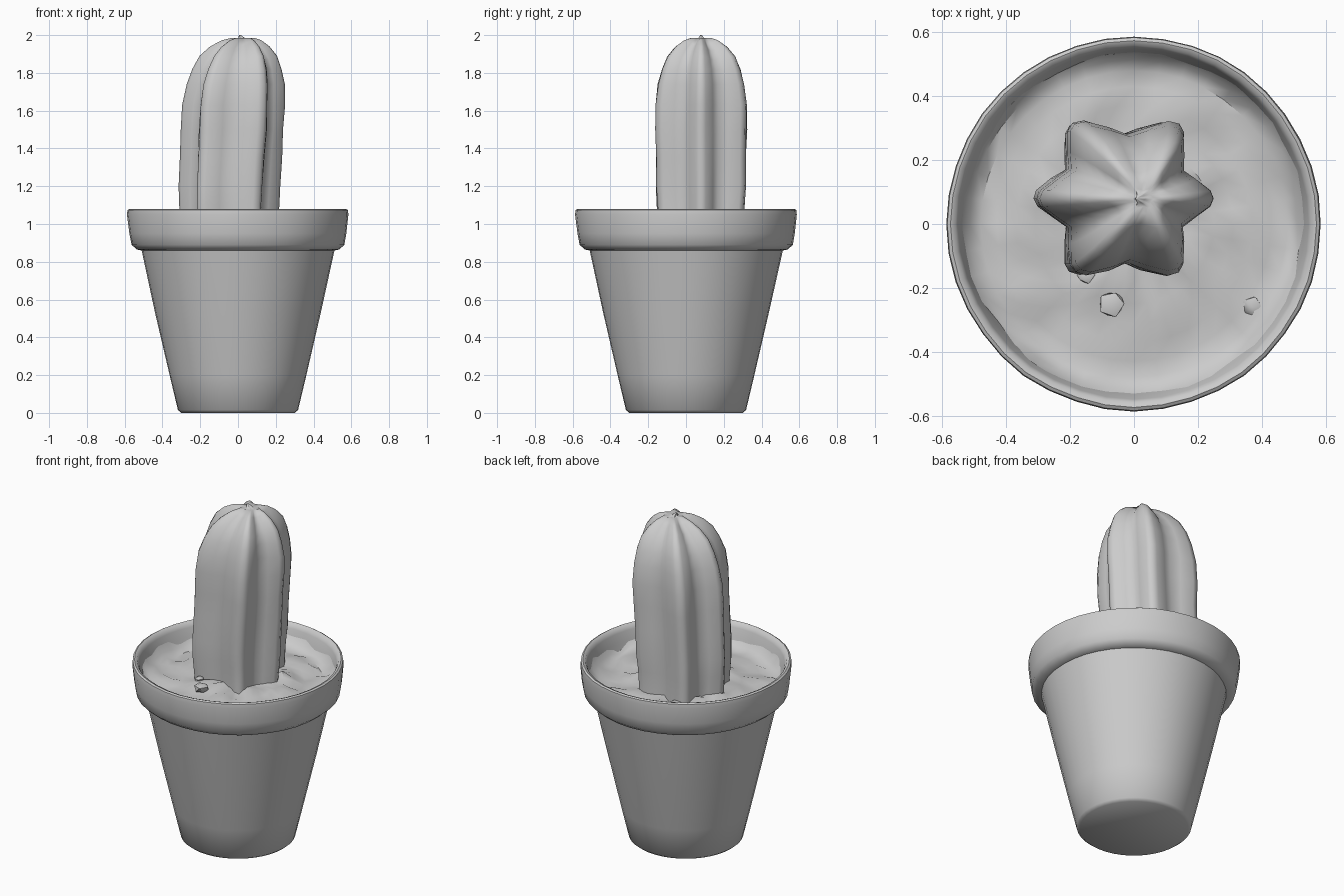
import bpy, bmesh, math, random
from mathutils import Vector, noise

if "Cube" in bpy.data.objects:
    bpy.data.objects.remove(bpy.data.objects["Cube"])

random.seed(4)


def finish(name, bm, angle):
    bmesh.ops.recalc_face_normals(bm, faces=bm.faces)
    mesh = bpy.data.meshes.new(name)
    bm.to_mesh(mesh)
    bm.free()
    ob = bpy.data.objects.new(name, mesh)
    bpy.context.collection.objects.link(ob)
    bpy.ops.object.select_all(action='DESELECT')
    ob.select_set(True)
    bpy.context.view_layer.objects.active = ob
    bpy.ops.object.shade_smooth_by_angle(angle=math.radians(angle))
    return ob


def loft(name, rings, angle, cap_start=False, cap_end=False):
    """Bridge equal-length closed rings of points."""
    bm = bmesh.new()
    loops = [[bm.verts.new(p) for p in ring] for ring in rings]
    n = len(loops[0])
    for a, b in zip(loops, loops[1:]):
        for i in range(n):
            j = (i + 1) % n
            bm.faces.new((a[i], a[j], b[j], b[i]))
    for use, loop in ((cap_start, loops[0]), (cap_end, loops[-1])):
        if use:
            bm.faces.new(loop)
    return finish(name, bm, angle)


def circle(r, z, n=40):
    return [Vector((r * math.cos(i * math.tau / n), r * math.sin(i * math.tau / n), z))
            for i in range(n)]


# Pot: tapered wall, thick collar with rounded lip, inner wall down to the soil
pot_profile = [(0.30, 0.0), (0.318, 0.015), (0.362, 0.20), (0.438, 0.53), (0.512, 0.86),
               (0.538, 0.865), (0.565, 0.89), (0.575, 0.95), (0.586, 1.05),
               (0.583, 1.074), (0.573, 1.08), (0.558, 1.074), (0.548, 1.05),
               (0.535, 1.0), (0.522, 0.95)]
pot_rings = [circle(r, z) for r, z in pot_profile]
for ring in pot_rings[3:]:
    for p in ring:
        wobble = 1 + 0.008 * noise.noise(p * 4)
        p.x *= wobble
        p.y *= wobble
loft("pot", pot_rings, 50, cap_start=True)

# Soil: lumpy disc, curling up at the wall and mounded around the cactus
soil_rings = []
for r in (0.538, 0.515, 0.48, 0.43, 0.37, 0.31, 0.25, 0.18, 0.09, 0.02):
    ring = circle(r, 0.95)
    for p in ring:
        mound = 0.03 * math.exp(-((p.x + 0.03) ** 2 + (p.y - 0.08) ** 2) / 0.08)
        edge = {0.538: 0.055, 0.515: 0.02}.get(r, 0)
        lumps = 0.035 * noise.noise(p * 7) + 0.03 * noise.noise(p * 17)
        p.z += mound + edge + lumps
    soil_rings.append(ring)
loft("soil", soil_rings, 45, cap_end=True)

# Cactus: six ribs, leaning slightly, closing to a dimpled crown
tips = [0, 55, 125, 180, 235, 305]
tip_radius = [0.275, 0.288, 0.288, 0.28, 0.286, 0.288]
steps = [(0.0, 1.0), (0.1, 0.965), (0.3, 0.81), (0.5, 0.71), (0.7, 0.81), (0.9, 0.965)]
levels = [(0.93, -0.045, 0.92), (1.00, -0.045, 0.93), (1.10, -0.045, 0.955),
          (1.20, -0.043, 0.97), (1.35, -0.035, 0.97), (1.50, -0.027, 0.985),
          (1.63, -0.022, 0.98), (1.74, -0.012, 0.935), (1.82, -0.003, 0.85),
          (1.89, 0.005, 0.73), (1.94, 0.012, 0.56), (1.972, 0.02, 0.38),
          (1.985, 0.027, 0.22), (1.98, 0.03, 0.12), (1.985, 0.02, 0.06), (2.0, 0.01, 0.02)]
cactus_rings = []
for z, cx, scale in levels:
    ring = []
    for k in range(6):
        a0, a1 = tips[k], (tips + [360])[k + 1]
        r0, r1 = tip_radius[k], tip_radius[(k + 1) % 6]
        for t, depth in steps:
            a = math.radians(a0 + (a1 - a0) * t)
            r = (r0 + (r1 - r0) * t) * depth * scale
            r *= 1 + 0.04 * noise.noise(Vector((math.cos(a) * 2, math.sin(a) * 2, z * 5)))
            drop = (1 - depth) * 0.08 if 1.85 < z < 1.975 else 0
            ring.append(Vector((cx + r * math.cos(a), 0.08 + r * math.sin(a), z - drop)))
    cactus_rings.append(ring)
loft("cactus", cactus_rings, 75, cap_end=True)

# Pebbles lying on the soil
for i, (x, y, z, r) in enumerate([(-0.07, -0.25, 0.98, 0.045), (-0.15, -0.16, 0.975, 0.03),
                                  (0.37, -0.26, 0.95, 0.035)]):
    bm = bmesh.new()
    bmesh.ops.create_icosphere(bm, subdivisions=1, radius=r)
    for v in bm.verts:
        v.co *= random.uniform(0.85, 1.1)
        v.co.z *= 0.7
        v.co += Vector((x, y, z))
    finish(f"pebble_{i + 1}", bm, 45)
